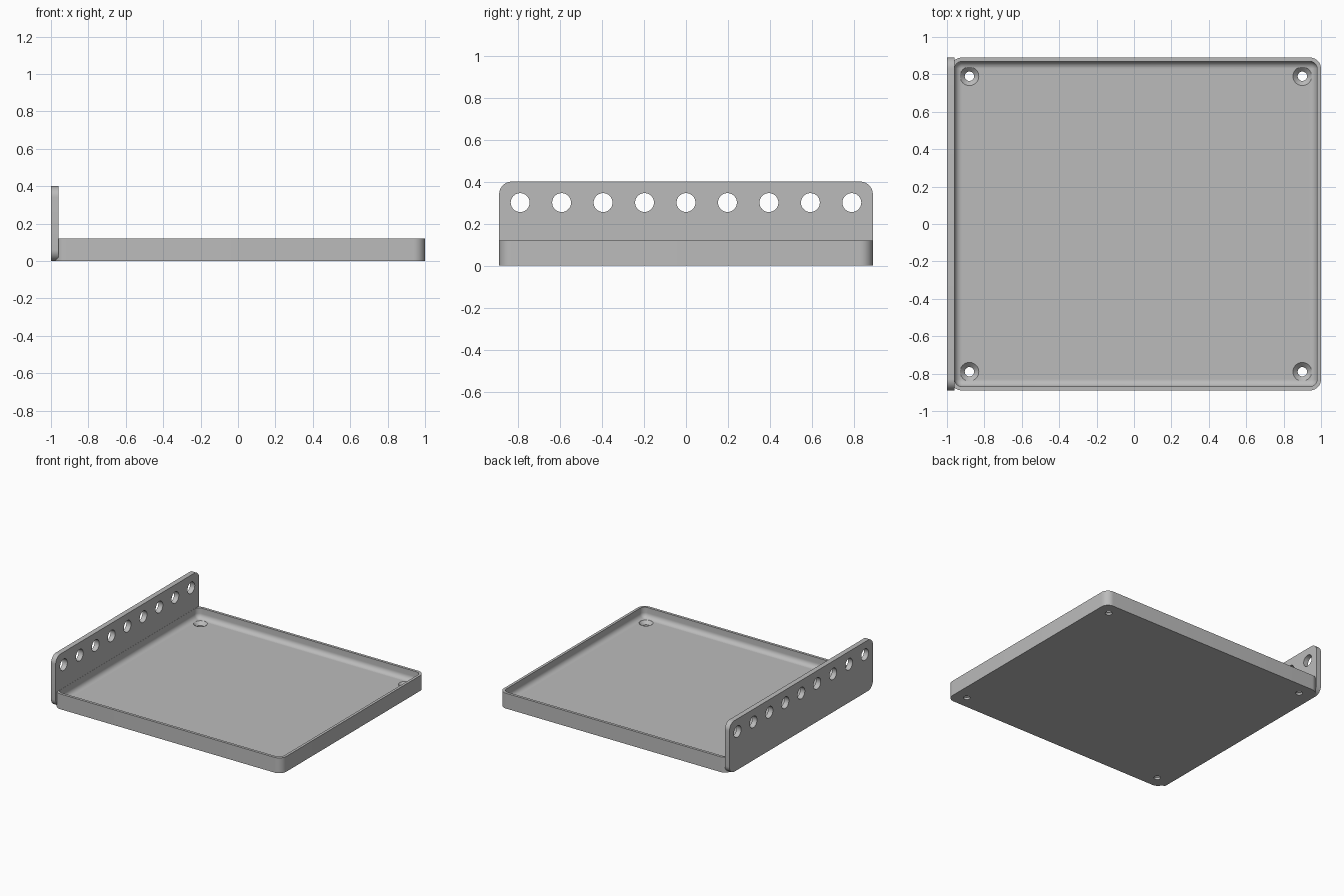
import bpy, bmesh
from math import sin, cos, pi, radians
from mathutils import Vector

if "Cube" in bpy.data.objects:
    bpy.data.objects.remove(bpy.data.objects["Cube"])

grey = bpy.data.materials.new("plain grey")
grey.use_nodes = True
grey.diffuse_color = (0.5, 0.5, 0.5, 1)
grey.node_tree.nodes["Principled BSDF"].inputs["Base Color"].default_value = (0.5, 0.5, 0.5, 1)

# Overall sizes
HALF_Y, HEIGHT, CORNER = 0.89, 0.12, 0.06
TRAY_LEFT, TRAY_RIGHT = -0.98, 1.0
RIM, FLOOR, FILLET = 0.021, 0.04, 0.038
PLATE_TOP, PLATE_OUT, PLATE_IN = 0.4, -1.0, -0.96


def rounded_rect(u0, u1, v0, v1, r, steps=10):
    """Counter-clockwise outline of a rounded rectangle."""
    pts = []
    corners = [(u1 - r, v1 - r), (u0 + r, v1 - r), (u0 + r, v0 + r), (u1 - r, v0 + r)]
    for k, (cu, cv) in enumerate(corners):
        for i in range(steps + 1):
            a = (k + i / steps) * pi / 2
            pts.append((cu + r * cos(a), cv + r * sin(a)))
    return pts


def loft(name, rings):
    """Closed solid through equally long rings, capped at both ends."""
    bm = bmesh.new()
    loops = [[bm.verts.new(p) for p in ring] for ring in rings]
    n = len(loops[0])
    for a, b in zip(loops, loops[1:]):
        for i in range(n):
            j = (i + 1) % n
            bm.faces.new((a[i], a[j], b[j], b[i]))
    bm.faces.new(loops[0][::-1])
    bm.faces.new(loops[-1])
    bmesh.ops.recalc_face_normals(bm, faces=bm.faces)
    mesh = bpy.data.meshes.new(name)
    bm.to_mesh(mesh)
    bm.free()
    mesh.materials.append(grey)
    obj = bpy.data.objects.new(name, mesh)
    bpy.context.collection.objects.link(obj)
    return obj


def drill(obj, centre, axis, stations):
    """Cut a round hole given (depth, radius) stations along an axis."""
    rot = Vector((0, 0, 1)).rotation_difference(Vector(axis))
    circle = [(cos(2 * pi * i / 40), sin(2 * pi * i / 40)) for i in range(40)]
    rings = [[Vector(centre) + rot @ Vector((r * c, r * s, d)) for c, s in circle]
             for d, r in stations]
    cutter = loft("hole_cutter", rings)
    cutter.hide_render = True
    mod = obj.modifiers.new("hole", "BOOLEAN")
    mod.operation, mod.solver, mod.object = "DIFFERENCE", "EXACT", cutter
    bpy.context.view_layer.objects.active = obj
    bpy.ops.object.modifier_apply(modifier=mod.name)
    bpy.data.objects.remove(cutter)


def smooth(obj):
    bpy.ops.object.select_all(action="DESELECT")
    obj.select_set(True)
    bpy.context.view_layer.objects.active = obj
    bpy.ops.object.shade_smooth_by_angle(angle=radians(30))


def tray_ring(inset, z):
    outline = rounded_rect(TRAY_LEFT + inset, TRAY_RIGHT - inset,
                           -HALF_Y + inset, HALF_Y - inset, CORNER - inset)
    return [(x, y, z) for x, y in outline]


# Tray: outer wall, rim, inner wall, then a fillet down to the floor
rings = [tray_ring(0, 0), tray_ring(0, HEIGHT), tray_ring(RIM, HEIGHT)]
for i in range(9):
    a = i / 8 * pi / 2
    rings.append(tray_ring(RIM + FILLET * (1 - cos(a)), FLOOR + FILLET * (1 - sin(a))))
tray = loft("tray", rings)

# Countersunk screw holes near the four corners
for x in (TRAY_LEFT + 0.1, TRAY_RIGHT - 0.1):
    for y in (-HALF_Y + 0.1, HALF_Y - 0.1):
        drill(tray, (x, y, 0), (0, 0, 1),
              [(-0.02, 0.025), (0.015, 0.025), (FLOOR, 0.05), (FLOOR + 0.02, 0.05)])
smooth(tray)

# Upright side plate with rounded corners and a row of holes
profile = rounded_rect(-HALF_Y, HALF_Y, 0, PLATE_TOP, CORNER)
plate = loft("side_plate", [[(x, y, z) for y, z in profile] for x in (PLATE_OUT, PLATE_IN)])
for i in range(9):
    y = (i - 4) * 0.1975
    drill(plate, (PLATE_OUT, y, 0.3), (1, 0, 0), [(-0.05, 0.045), (0.1, 0.045)])
smooth(plate)
